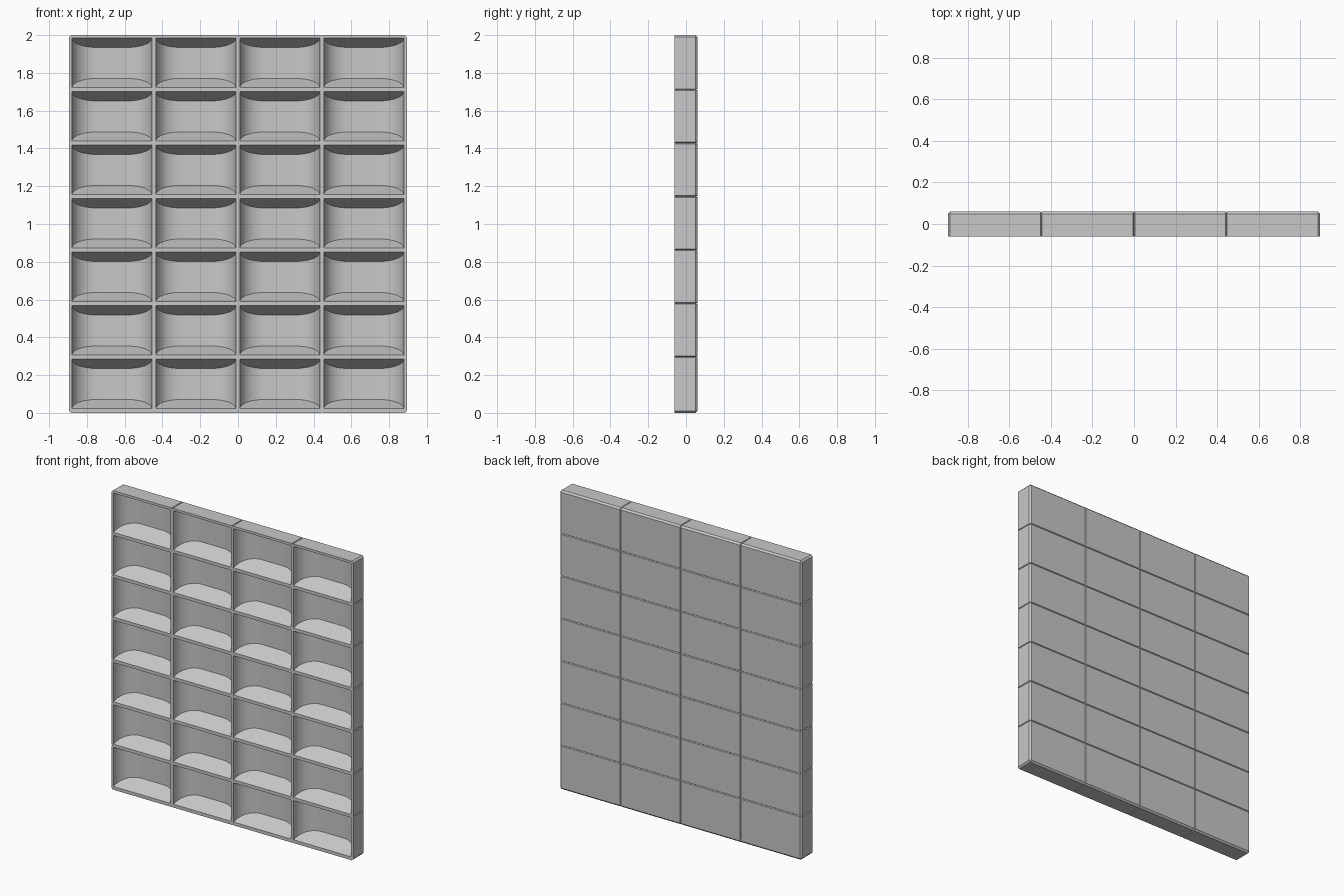
import bpy, bmesh, math

if "Cube" in bpy.data.objects:
    bpy.data.objects.remove(bpy.data.objects["Cube"])

HX, HZ, FRONT, BACK = 0.895, 2.0, -0.06, 0.06
B = 0.011                  # outer chamfer
G, GD = 0.004, 0.006       # seam half width and depth
XJ = [-0.445, 0.0, 0.444]                       # column seams
ZJ = [0.296 + 0.2832 * i for i in range(6)]     # row seams
PW, PH, PD = 0.423, 0.262, 0.108                # pocket width, height, depth
TAPER, RX, SEG = 0.049, 0.13, 10                # floor slope, corner radius

bm = bmesh.new()


def lines(lo, hi, joints):
    out = [(lo, False)]
    for j in joints:
        out += [(j - G, False), (j, True), (j + G, False)]
    return out + [(hi, False)]


# back panel with narrow seams
xs = lines(-HX + B, HX - B, XJ)
zs = lines(B, HZ - B, ZJ)
grid = [[bm.verts.new((x, BACK - (GD if gx or gz else 0), z)) for z, gz in zs]
        for x, gx in xs]
nx, nz = len(xs), len(zs)
for i in range(nx - 1):
    for j in range(nz - 1):
        bm.faces.new((grid[i][j], grid[i + 1][j], grid[i + 1][j + 1], grid[i][j + 1]))

# chamfered rim and outer sides, with the seams running over them
loop = []
for j, s in ((0, -1), (nz - 1, 1)):
    row = [(grid[i][j], 0, s, xs[i][1]) for i in range(nx)]
    col_i = nx - 1 if s < 0 else 0
    col = [(grid[col_i][k], -s, 0, zs[k][1]) for k in range(nz)]
    loop += (row + col) if s < 0 else (row[::-1] + col[::-1])
ring, front = [], []
for v, dx, dz, seam in loop:
    o = B - (GD if seam else 0)
    x, z = v.co.x + dx * o, v.co.z + dz * o
    ring.append(bm.verts.new((x, BACK - B - (GD if seam else 0) * 0.5, z)))
    front.append(bm.verts.new((x, FRONT, z)))
n = len(loop)
for k in range(n):
    m = (k + 1) % n
    a, b = loop[k][0], loop[m][0]
    bm.faces.new((a, ring[k], ring[m]) if a is b else (a, ring[k], ring[m], b))
    bm.faces.new((ring[k], front[k], front[m], ring[m]))
edges = [bm.edges.get((front[k], front[(k + 1) % n])) for k in range(n)]


# pockets: curved side walls, sloping floor and ceiling
def pocket(cx, z0):
    hw = PW / 2
    half = [(-hw + RX * (1 - math.cos(t)), PD * math.sin(t))
            for t in (math.pi / 2 * k / SEG for k in range(SEG + 1))]
    plan = half + [(-x, y) for x, y in reversed(half)]
    low, high = [], []
    for x, y in plan:
        dz = TAPER * y / PD
        low.append(bm.verts.new((cx + x, FRONT + y, z0 + dz)))
        high.append(bm.verts.new((cx + x, FRONT + y, z0 + PH - dz)))
    for k in range(len(plan) - 1):
        bm.faces.new((low[k], low[k + 1], high[k + 1], high[k]))
    bm.faces.new(low)
    bm.faces.new(high)
    for a, b in ((low[0], low[-1]), (high[0], high[-1]),
                 (low[0], high[0]), (low[-1], high[-1])):
        edges.append(bm.edges.get((a, b)))


for c in range(4):
    for r in range(7):
        pocket(-0.6675 + 0.4445 * c, 0.022 + 0.2833 * r)

# front lattice between the pockets
bmesh.ops.triangle_fill(bm, edges=edges, use_beauty=True, normal=(0, -1, 0))
bmesh.ops.recalc_face_normals(bm, faces=bm.faces[:])

mesh = bpy.data.meshes.new("pocket_panel")
bm.to_mesh(mesh)
bm.free()
mesh.shade_smooth()
mesh.set_sharp_from_angle(angle=math.radians(25))
panel = bpy.data.objects.new("pocket_panel", mesh)
bpy.context.collection.objects.link(panel)
grey = bpy.data.materials.new("light_grey")
grey.diffuse_color = (0.58, 0.58, 0.58, 1)
grey.use_nodes = True
grey.node_tree.nodes["Principled BSDF"].inputs["Base Color"].default_value = grey.diffuse_color
mesh.materials.append(grey)
